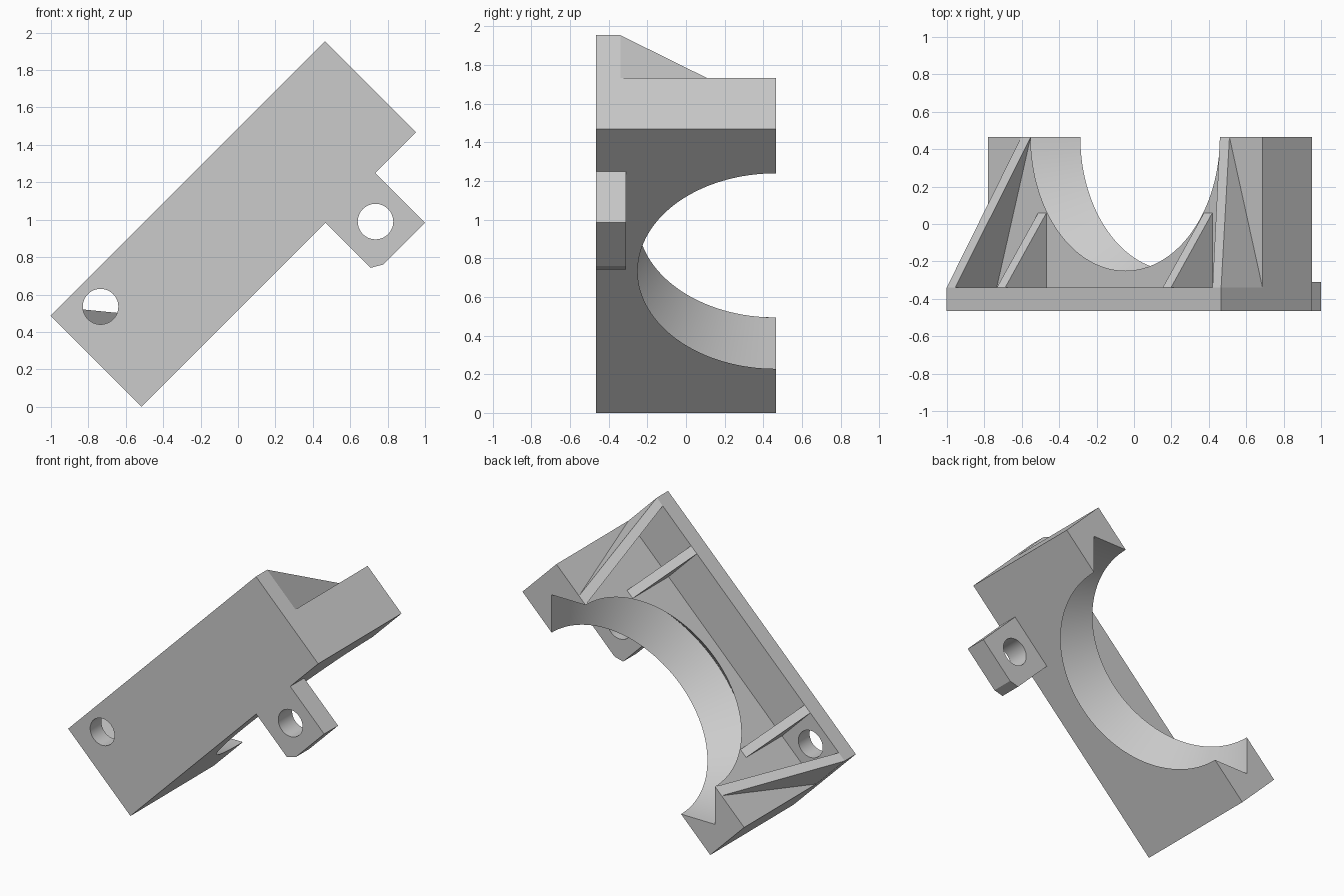
import bpy, bmesh, math
from mathutils import Matrix, Vector

if "Cube" in bpy.data.objects:
    bpy.data.objects.remove(bpy.data.objects["Cube"], do_unlink=True)

# Local frame: x along the bracket, y depth, z across its width
L, W = 2.075, 0.688            # length and width of the plate
BACK, FRONT, PLATE = 0.465, -0.465, -0.34
BLOCK = 0.375                  # width of the bearing block
PLACE = Matrix.Translation((-0.515, 0, 0)) @ Matrix.Rotation(math.radians(-45), 4, 'Y')

grey = bpy.data.materials.new("light grey")
grey.use_nodes = True
grey.diffuse_color = (0.6, 0.6, 0.6, 1)
grey.node_tree.nodes["Principled BSDF"].inputs["Base Color"].default_value = (0.6, 0.6, 0.6, 1)


def finish(name, bm):
    bmesh.ops.recalc_face_normals(bm, faces=bm.faces)
    me = bpy.data.meshes.new(name)
    bm.to_mesh(me)
    bm.free()
    me.materials.append(grey)
    ob = bpy.data.objects.new(name, me)
    bpy.context.collection.objects.link(ob)
    ob.matrix_world = PLACE
    return ob


def prism(name, start, end):
    """Solid between two matching outlines."""
    bm = bmesh.new()
    a = [bm.verts.new(p) for p in start]
    b = [bm.verts.new(p) for p in end]
    n = len(a)
    bm.faces.new(a)
    bm.faces.new(b[::-1])
    for i in range(n):
        j = (i + 1) % n
        bm.faces.new((a[i], b[i], b[j], a[j]))
    return finish(name, bm)


def lathe(name, profile, centre, axis_rot, steps=96):
    """Closed solid of revolution from (radius, height) pairs."""
    bm = bmesh.new()
    rings = [[bm.verts.new((r * math.cos(2 * math.pi * i / steps),
                            r * math.sin(2 * math.pi * i / steps), h))
              for i in range(steps)] for r, h in profile]
    for a, b in zip(rings, rings[1:]):
        for i in range(steps):
            j = (i + 1) % steps
            bm.faces.new((a[i], a[j], b[j], b[i]))
    bm.faces.new(rings[0])
    bm.faces.new(rings[-1])
    bm.transform(Matrix.Translation(centre) @ axis_rot)
    return finish(name, bm)


def cut(ob, cutter):
    cutter.hide_render = True
    mod = ob.modifiers.new("cut", 'BOOLEAN')
    mod.operation = 'DIFFERENCE'
    mod.solver = 'EXACT'
    mod.object = cutter
    bpy.context.view_layer.update()
    bpy.context.view_layer.objects.active = ob
    bpy.ops.object.modifier_apply(modifier=mod.name)
    bpy.data.objects.remove(cutter, do_unlink=True)


def bolt_hole(ob, x, z):
    turn = Matrix.Rotation(math.radians(90), 4, 'X')
    cut(ob, lathe("hole_cutter", [(0.095, -0.15), (0.095, 0.15)], (x, -0.4, z), turn, 48))


# Plate and bearing block as one L-shaped extrusion
section = [(FRONT, 0), (BACK, 0), (BACK, BLOCK), (PLATE, BLOCK), (PLATE, W), (FRONT, W)]
body = prism("bracket_body", [(0, y, z) for y, z in section], [(L, y, z) for y, z in section])

# Half-round saddle with a V groove around it
R, G = 0.715, 0.905
cut(body, lathe("saddle_cutter",
                [(R, -0.02), (R, 0), (G, BLOCK / 2), (R, BLOCK), (R, BLOCK + 0.02)],
                (L / 2, BACK, 0), Matrix.Identity(4), 128))
bolt_hole(body, 0.223, 0.534)

# Side tab with chamfered corner and bolt hole
outline = [(1.39, 0), (1.766, 0), (1.766, -0.375), (1.45, -0.375), (1.39, -0.34)]
tab = prism("side_tab", [(x, FRONT, z) for x, z in outline], [(x, -0.31, z) for x, z in outline])
bolt_hole(tab, 1.584, -0.184)

# Leaning end gussets and upright inner ribs, one pair at each end
parts = [body, tab]
for side, flip in (("lower", False), ("upper", True)):
    for name, x0, x1, t0, t1, top in (("end_gusset", 0, 0.065, 0.25, 0.322, BACK),
                                      ("inner_rib", 0.379, 0.442, 0.379, 0.442, 0.06)):
        def tri(xb, xt):
            pts = [(xb, PLATE, W), (xb, PLATE, BLOCK), (xt, top, BLOCK)]
            return [(L - x if flip else x, y, z) for x, y, z in pts]
        parts.append(prism(side + "_" + name, tri(x0, t0), tri(x1, t1)))

# Smooth the round surfaces, keep the edges sharp
bpy.ops.object.select_all(action='DESELECT')
for ob in parts:
    ob.select_set(True)
bpy.context.view_layer.objects.active = body
bpy.ops.object.shade_smooth_by_angle(angle=math.radians(30))
